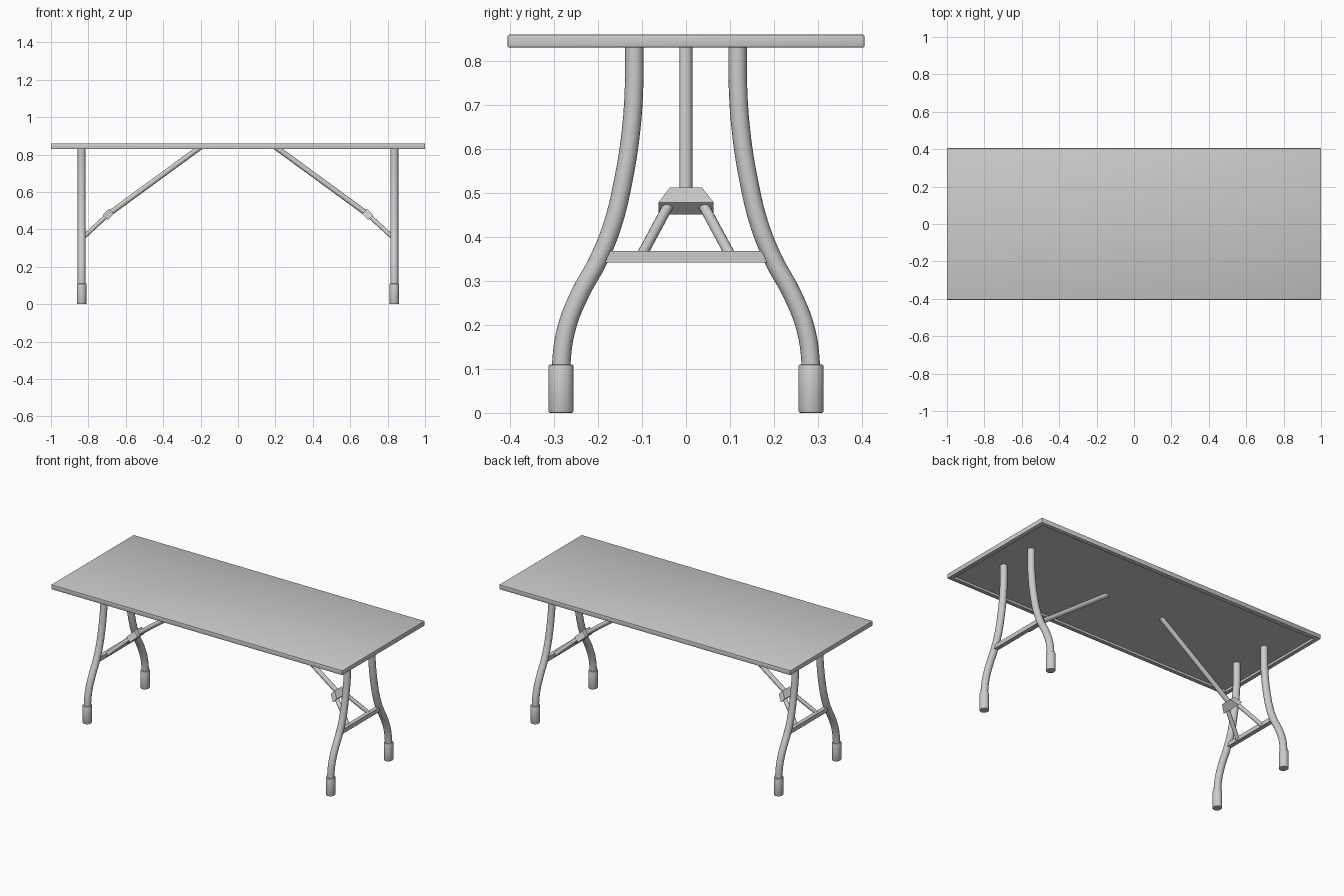
import bpy, bmesh
from math import cos, sin, radians
from mathutils import Vector, Matrix

if "Cube" in bpy.data.objects:
    bpy.data.objects.remove(bpy.data.objects["Cube"])

LEG_X = 0.836


def add_mesh(name, bm, smooth=False):
    bmesh.ops.recalc_face_normals(bm, faces=bm.faces)
    me = bpy.data.meshes.new(name)
    bm.to_mesh(me)
    bm.free()
    ob = bpy.data.objects.new(name, me)
    bpy.context.collection.objects.link(ob)
    if smooth:
        shade(ob)
    return ob


def shade(ob):
    bpy.ops.object.select_all(action='DESELECT')
    ob.select_set(True)
    bpy.context.view_layer.objects.active = ob
    bpy.ops.object.shade_smooth_by_angle(angle=radians(35))


def tube(name, pts, radius, res=6):
    """Round tube following a smooth path."""
    cu = bpy.data.curves.new(name, 'CURVE')
    cu.dimensions = '3D'
    cu.bevel_depth = radius
    cu.bevel_resolution = res
    cu.resolution_u = 5
    cu.use_fill_caps = True
    sp = cu.splines.new('BEZIER')
    sp.bezier_points.add(len(pts) - 1)
    for bp, p in zip(sp.bezier_points, pts):
        bp.co = p
        bp.handle_left_type = bp.handle_right_type = 'AUTO' if len(pts) > 2 else 'VECTOR'
    if len(pts) == 2:
        cu.resolution_u = 1
    ob = bpy.data.objects.new(name, cu)
    bpy.context.collection.objects.link(ob)
    bpy.ops.object.select_all(action='DESELECT')
    ob.select_set(True)
    bpy.context.view_layer.objects.active = ob
    bpy.ops.object.convert(target='MESH')
    shade(bpy.context.view_layer.objects.active)


def box(bm, size, centre):
    bmesh.ops.create_cube(bm, size=1, matrix=Matrix.Translation(centre) @ Matrix.Diagonal((*size, 1)))


# Table top with softened edges and a recessed underside
bm = bmesh.new()
box(bm, (2, 0.81, 0.029), (0, 0, 0.8445))
bmesh.ops.bevel(bm, geom=bm.edges[:], offset=0.003, segments=2, profile=0.5, affect='EDGES')
under = min(bm.faces, key=lambda f: f.calc_center_median().z)
bmesh.ops.inset_region(bm, faces=[under], thickness=0.033)
bmesh.ops.inset_region(bm, faces=[under], thickness=0.002)
bmesh.ops.translate(bm, verts=under.verts, vec=(0, 0, 0.013))
add_mesh("table_top", bm, True)

# Leg centre line as (y, z)
LEG = [(0.117, 0.846), (0.118, 0.74), (0.125, 0.64), (0.142, 0.53), (0.166, 0.43),
       (0.200, 0.345), (0.241, 0.27), (0.272, 0.19), (0.284, 0.10), (0.284, 0.05)]

for sx, end in ((-1, "left"), (1, "right")):
    for sy, side in ((-1, "front"), (1, "back")):
        tag = f"{side}_{end}"
        # Bowed leg
        tube("leg_" + tag, [(sx * LEG_X, sy * y, z) for y, z in LEG], 0.021)
        # Foot sleeve
        bm = bmesh.new()
        bmesh.ops.create_cone(bm, cap_ends=True, segments=28, radius1=1, radius2=1, depth=0.11,
                              matrix=Matrix.Translation((sx * LEG_X, sy * 0.284, 0.055))
                              @ Matrix.Diagonal((0.026, 0.0285, 1, 1)))
        rims = [e for e in bm.edges if abs(e.verts[0].co.z - e.verts[1].co.z) < 1e-5]
        bmesh.ops.bevel(bm, geom=rims, offset=0.004, segments=2, profile=0.5, affect='EDGES')
        add_mesh("foot_" + tag, bm, True)
        # Forked lower brace
        tube("lower_brace_" + tag, [(sx * 0.692, sy * 0.034, 0.482),
                                    (sx * 0.833, sy * 0.104, 0.352)], 0.012, 4)

    # Cross bar between the legs
    bm = bmesh.new()
    box(bm, (0.026, 0.38, 0.026), (sx * LEG_X, 0, 0.355))
    add_mesh("cross_bar_" + end, bm)

    # Upper brace running to the table top
    tube("upper_brace_" + end, [(sx * 0.193, 0, 0.846), (sx * 0.69, 0, 0.483)], 0.0145, 4)

    # Tapered bracket joining the braces
    a = radians(45)
    along, across = Vector((sx * cos(a), 0, -sin(a))), Vector((sx * sin(a), 0, cos(a)))
    mid = Vector((sx * 0.693, 0, 0.481))
    bm = bmesh.new()
    rings = []
    for h in (-0.019, 0.019):
        rings.append([bm.verts.new(mid + along * l + across * h + Vector((0, y, 0)))
                      for l, y in ((-0.024, -0.037), (0.024, -0.063), (0.024, 0.063), (-0.024, 0.037))])
    bm.faces.new(rings[0])
    bm.faces.new(rings[1])
    for i in range(4):
        j = (i + 1) % 4
        bm.faces.new((rings[0][i], rings[0][j], rings[1][j], rings[1][i]))
    add_mesh("brace_bracket_" + end, bm)
